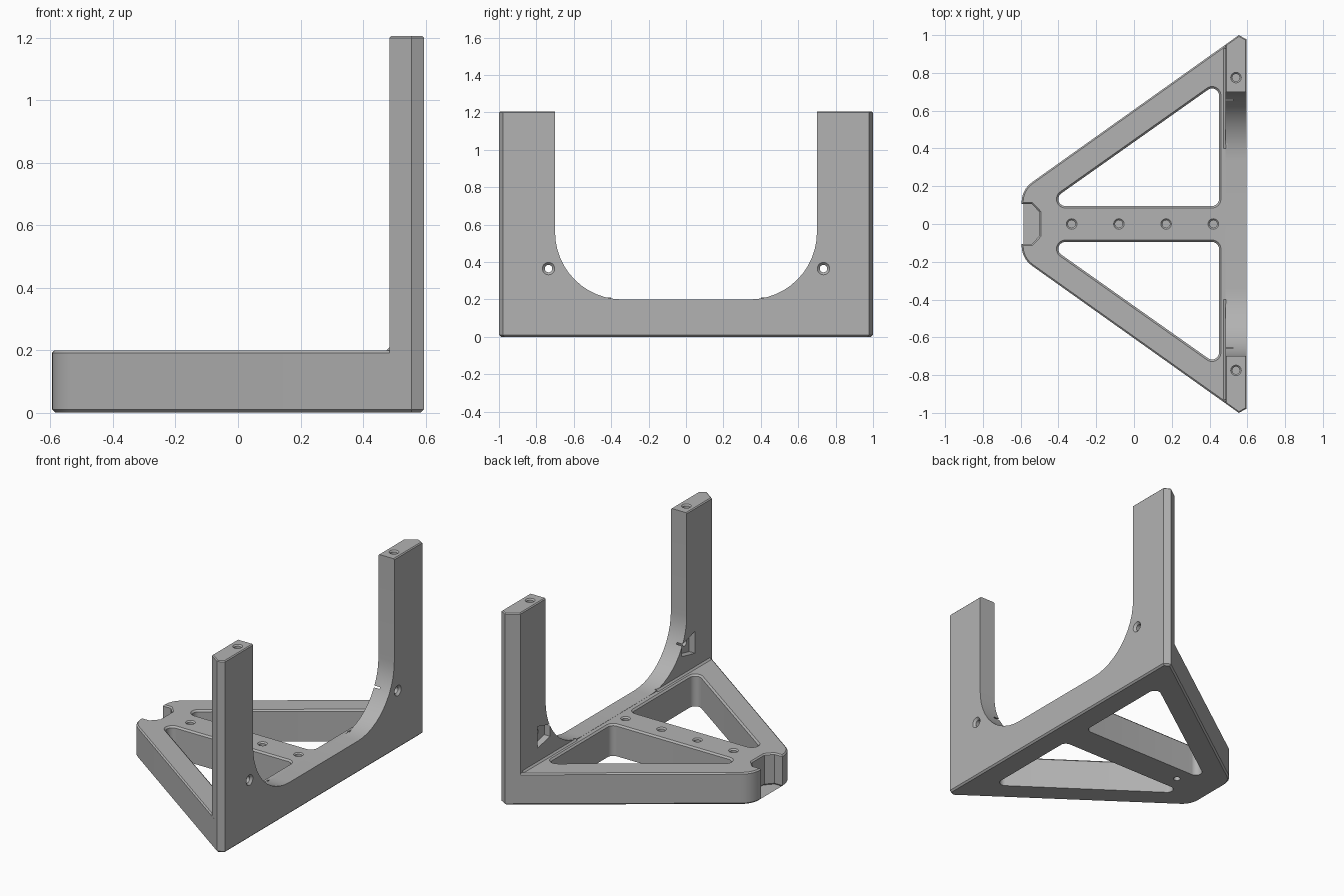
import bpy, bmesh, math
from mathutils import Vector

default = bpy.data.objects.get("Cube")
if default:
    bpy.data.objects.remove(default, do_unlink=True)

grey = bpy.data.materials.new("plain_grey")
grey.use_nodes = True
COLOUR = (0.45, 0.45, 0.45, 1)
grey.diffuse_color = COLOUR
grey.node_tree.nodes["Principled BSDF"].inputs["Base Color"].default_value = COLOUR


def rounded(corners):
    """Counter-clockwise outline from (u, v, radius) corners."""
    out = []
    for i, (u, v, r) in enumerate(corners):
        p = Vector((u, v))
        if r == 0:
            out.append(p)
            continue
        a = (Vector(corners[i - 1][:2]) - p).normalized()
        b = (Vector(corners[(i + 1) % len(corners)][:2]) - p).normalized()
        half = a.angle(b) / 2
        centre = p + (a + b).normalized() * r / math.sin(half)
        start = p + a * r / math.tan(half) - centre
        sign = 1 if a.x * b.y - a.y * b.x < 0 else -1
        turn = sign * (math.pi - 2 * half)
        steps = max(4, math.ceil(abs(turn) / math.radians(8)))
        for k in range(steps + 1):
            t = turn * k / steps
            c, s = math.cos(t), math.sin(t)
            out.append(centre + Vector((c * start.x - s * start.y,
                                        s * start.x + c * start.y)))
    return out


def circle(u, v, r, n=24):
    return [Vector((u + r * math.cos(math.tau * k / n), v + r * math.sin(math.tau * k / n)))
            for k in range(n)]


def grow(outline, d):
    """Offset a counter-clockwise outline outwards by d."""
    out = []
    for i, p in enumerate(outline):
        e1 = (p - outline[i - 1]).normalized()
        e2 = (outline[(i + 1) % len(outline)] - p).normalized()
        n1, n2 = Vector((e1.y, -e1.x)), Vector((e2.y, -e2.x))
        out.append(p + (n1 + n2) * d / (1 + n1.dot(n2)))
    return out


def loft(name, outline, levels, axis="Z"):
    """Solid through (height, offset) levels of one outline along an axis."""
    place = {"Z": lambda u, v, w: (u, v, w),
             "X": lambda u, v, w: (w, u, v),
             "Y": lambda u, v, w: (v, w, u)}[axis]
    bm = bmesh.new()
    rings = [[bm.verts.new(place(p.x, p.y, w)) for p in grow(outline, d)] for w, d in levels]
    n = len(outline)
    for lo, hi in zip(rings, rings[1:]):
        for i in range(n):
            j = (i + 1) % n
            bm.faces.new((lo[i], lo[j], hi[j], hi[i]))
    bm.faces.new(rings[0][::-1])
    bm.faces.new(rings[-1])
    bmesh.ops.recalc_face_normals(bm, faces=bm.faces)
    mesh = bpy.data.meshes.new(name)
    bm.to_mesh(mesh)
    bm.free()
    mesh.materials.append(grey)
    obj = bpy.data.objects.new(name, mesh)
    bpy.context.collection.objects.link(obj)
    return obj


def cut(target, *shape):
    """Subtract a lofted cutter and bake the result."""
    cutter = loft("cutter", *shape)
    cutter.hide_render = True
    mod = target.modifiers.new("cut", "BOOLEAN")
    mod.operation, mod.solver, mod.object = "DIFFERENCE", "EXACT", cutter
    graph = bpy.context.evaluated_depsgraph_get()
    graph.update()
    baked = bpy.data.meshes.new_from_object(target.evaluated_get(graph))
    target.modifiers.clear()
    target.data = baked
    bpy.data.objects.remove(cutter, do_unlink=True)


def mirrored(half):
    """Close a +y half outline with its reflection."""
    return half + [(u, -v, r) for u, v, r in reversed(half)]


BACK, FACE, TOP = 0.595, 0.485, 1.205

# Base frame with a notched, rounded nose
nose = mirrored([(0.52, 0.975, 0), (-BACK, 0.182, 0.13), (-BACK, 0.105, 0),
                 (-0.54, 0.105, 0), (-0.5, 0.062, 0)])
base = loft("base_frame", rounded(nose),
            [(0, -0.01), (0.01, 0), (0.191, 0), (0.199, -0.008)])

# Triangular windows with chamfered rims
for side in (1, -1):
    tri = [(-0.48, 0.095, 0.037), (0.45, 0.095, 0.037), (0.45, 0.752, 0.037)]
    if side < 0:
        tri = [(u, -v, r) for u, v, r in reversed(tri)]
    cut(base, rounded(tri), [(-0.05, 0), (0.189, 0), (0.209, 0.02)])

# Screw holes along the central rib
for k in range(4):
    cut(base, circle(-0.33 + 0.25 * k, 0, 0.02),
        [(0.08, 0), (0.191, 0), (0.207, 0.016)])
cut(base, circle(-0.33, 0, 0.02), [(-0.02, 0), (0.05, 0)])

# Upright wall with bevelled outer edges
plan = mirrored([(BACK, 0.978, 0), (0.555, 1.0, 0), (FACE, 0.95, 0)])
wall = loft("upright_wall", rounded(plan),
            [(0, -0.01), (0.01, 0), (TOP - 0.006, 0), (TOP, -0.006)])

# Wide opening that leaves two posts
arch = [(-0.7, 0.2, 0.36), (0.7, 0.2, 0.36), (0.7, 1.5, 0), (-0.7, 1.5, 0)]
cut(wall, rounded(arch), [(0.3, 0), (0.8, 0)], "X")

for side in (1, -1):
    # Nut pocket on the inner face
    pocket = [(0.655, 0.32, 0), (0.782, 0.293, 0), (0.782, 0.43, 0), (0.655, 0.395, 0)]
    if side < 0:
        pocket = [(-u, v, r) for u, v, r in reversed(pocket)]
    cut(wall, rounded(pocket), [(0.45, 0), (0.525, 0)], "X")
    # Countersunk bolt hole through the post
    cut(wall, circle(side * 0.735, 0.365, 0.02),
        [(0.4, 0), (BACK - 0.013, 0), (BACK + 0.013, 0.026)], "X")
    # Screw hole in the post top
    cut(wall, circle(0.54, side * 0.775, 0.02),
        [(TOP - 0.12, 0), (TOP - 0.008, 0), (TOP + 0.008, 0.016)])
    # Small fillet where the frame meets the post
    wedge = [(0.19, FACE + 0.01, 0), (0.19, FACE - 0.01, 0),
             (0.199, FACE - 0.01, 0), (0.211, FACE + 0.002, 0), (0.211, FACE + 0.01, 0)]
    ends = sorted((side * 0.4, side * 0.93))
    loft("left_fillet" if side > 0 else "right_fillet",
         rounded(wedge[::-1]), [(e, 0) for e in ends], "Y")

# Smooth arcs, crisp corners
bpy.ops.object.select_all(action="DESELECT")
for obj in (base, wall):
    obj.select_set(True)
bpy.context.view_layer.objects.active = wall
bpy.ops.object.shade_smooth_by_angle(angle=math.radians(25))
